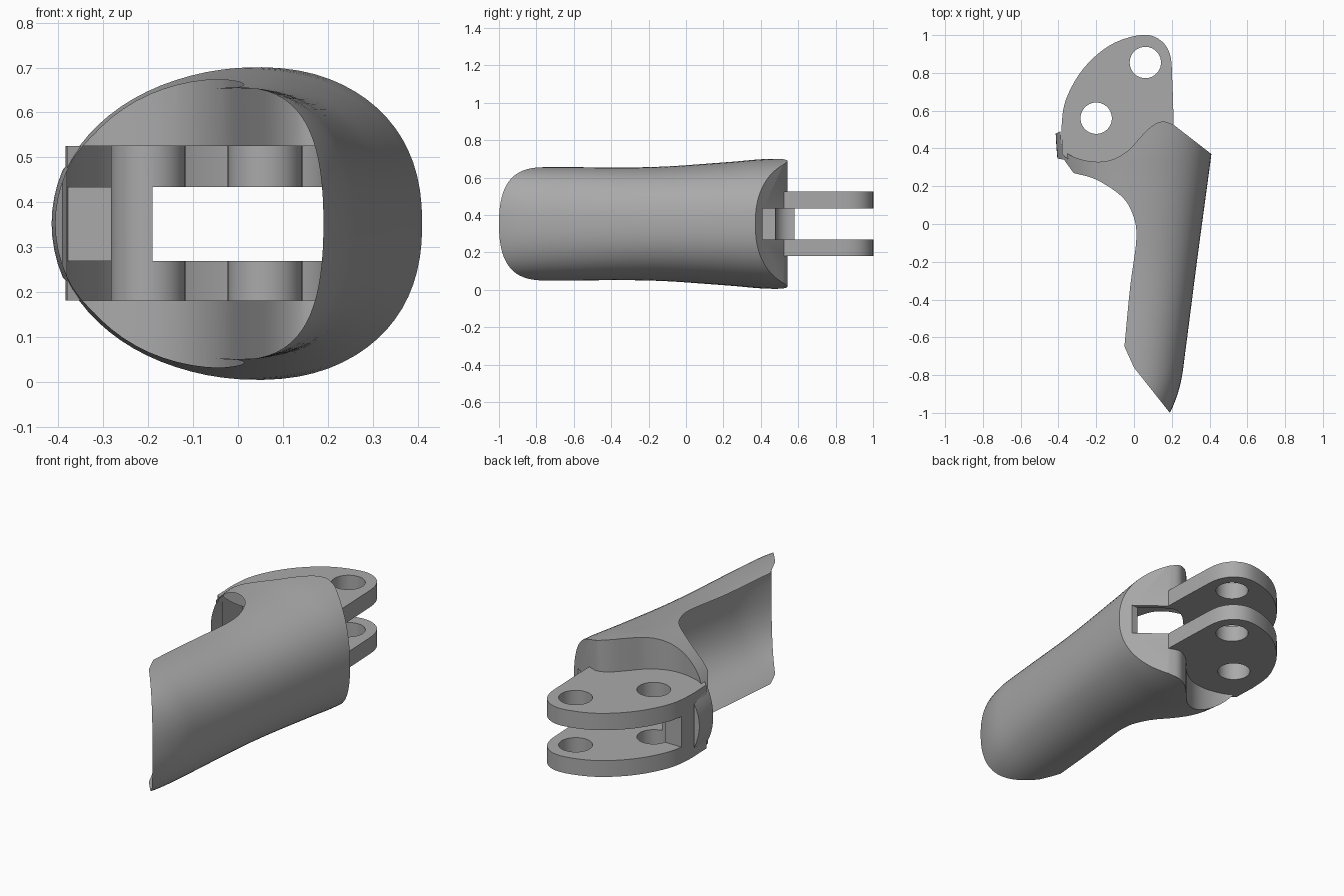
import bpy, bmesh, math
from mathutils import Vector
from mathutils.geometry import intersect_point_line

if "Cube" in bpy.data.objects:
    bpy.data.objects.remove(bpy.data.objects["Cube"])

MID = 0.353

grey = bpy.data.materials.new("plain_grey")
grey.use_nodes = True
colour = (0.4, 0.4, 0.4, 1)
grey.diffuse_color = colour
grey.node_tree.nodes["Principled BSDF"].inputs["Base Color"].default_value = colour


def smooth(points, steps=6):
    """Catmull-Rom curve through a few points of any dimension."""
    p = [Vector(q) for q in points]
    p = [2 * p[0] - p[1]] + p + [2 * p[-1] - p[-2]]
    out = []
    for a, b, c, d in zip(p, p[1:], p[2:], p[3:]):
        for i in range(steps):
            t = i / steps
            out.append((2 * b + (c - a) * t + (2 * a - 5 * b + 4 * c - d) * t**2
                        + (3 * b - a - 3 * c + d) * t**3) / 2)
    return out + [p[-2]]


def finish(bm, name):
    bmesh.ops.recalc_face_normals(bm, faces=bm.faces)
    mesh = bpy.data.meshes.new(name)
    bm.to_mesh(mesh)
    bm.free()
    mesh.materials.append(grey)
    obj = bpy.data.objects.new(name, mesh)
    bpy.context.collection.objects.link(obj)
    return obj


def prism(name, outline, low, high):
    bm = bmesh.new()
    face = bm.faces.new([bm.verts.new((p[0], p[1], low)) for p in outline])
    solid = bmesh.ops.extrude_face_region(bm, geom=[face])["geom"]
    top = [v for v in solid if isinstance(v, bmesh.types.BMVert)]
    bmesh.ops.translate(bm, verts=top, vec=(0, 0, high - low))
    return finish(bm, name)


def loft(name, rings):
    bm = bmesh.new()
    loops = [[bm.verts.new(p) for p in ring] for ring in rings]
    n = len(loops[0])
    for a, b in zip(loops, loops[1:]):
        for i in range(n):
            j = (i + 1) % n
            bm.faces.new((a[i], a[j], b[j], b[i]))
    bm.faces.new(loops[0])
    bm.faces.new(loops[-1])
    return finish(bm, name)


def combine(target, tool, operation):
    mod = target.modifiers.new(operation, "BOOLEAN")
    mod.operation, mod.solver, mod.object = operation, "EXACT", tool
    bpy.context.view_layer.objects.active = target
    bpy.ops.object.modifier_apply(modifier=mod.name)
    bpy.data.objects.remove(tool)


def section(station, count=72):
    """Oval ring, a little squarer on the closed side."""
    y, left, right, height = station
    mid, half = (left + right) / 2, (right - left) / 2
    ring = []
    for i in range(count):
        a = math.tau * i / count
        c, s = math.cos(a), math.sin(a)
        e = 2 / 2.3 if c > 0 else 1
        ring.append((mid + half * math.copysign(abs(c)**e, c), y,
                     MID + height * math.copysign(abs(s)**e, s)))
    return ring


# Tapered oval finger body: y, left x, right x, half height
stations = [(-1.05, -.22, .14, .285), (-1, -.24, .19, .295), (-.85, -.27, .245, .302),
            (-.65, -.29, .275, .303), (-.2, -.34, .333, .303), (.2, -.39, .387, .328),
            (.4, -.41, .413, .345), (.6, -.42, .43, .353)]
shell = loft("finger_shell", [section(s) for s in smooth(stations, 5)])

# Side outline of the open front and the wavy back wall
tip = [(.27, -1.1), (.19, -1), (0, -.76), (-.05, -.65)]
opening = tip + smooth([(-.05, -.64), (-.02, -.33), (.013, -.07), (-.01, .06), (-.07, .15),
                        (-.2, .235), (-.32, .27)], 5) + [(-.37, .34), (-.47, .36)]
wall = smooth([(-.38, .4), (-.33, .36), (-.25, .335), (-.17, .33), (-.1, .347), (-.03, .39),
               (.03, .455), (.09, .515), (.15, .543), (.21, .525)], 4)
flap = [(-.47, .45), (-.39, .49)]
outline = opening + flap + wall + [(.41, .37), (.6, .22), (.6, -1.1)]
combine(shell, prism("trim", outline, -.2, 1), "INTERSECT")

# Hinge block joined to the back wall
arc = smooth([(.21, .53), (.203, .75), (.19, .9), (.13, .98), (.03, 1), (-.13, .945),
              (-.27, .82), (-.36, .66), (-.383, .52), (-.38, .4)], 5)
root = [(p[0], p[1] - .03) for p in wall]
combine(shell, prism("hinge", arc[:-1] + root, .182, .525), "UNION")

# Gap between the two hinge plates, with a window through the wall
cap = [(p[0], p[1] - .025) for p in wall if -.18 < p[0] < .2]
cap = [(-.19, cap[0][1])] + cap + [(.32, .41)]
gap = [(-.6, .58), (-.19, .58)] + cap + [(.6, .41), (.6, 1.2), (-.6, 1.2)]
combine(shell, prism("gap", gap, .27, .434), "DIFFERENCE")

# Pin holes
for x, y in [(-.2, .56), (.06, .855)]:
    circle = [(x + .083 * math.cos(math.tau * i / 40), y + .083 * math.sin(math.tau * i / 40))
              for i in range(40)]
    combine(shell, prism("pin", circle, -.1, .9), "DIFFERENCE")


# Remove the faces that close the open front and the window
def on_path(point, path):
    flat = Vector((point.x, point.y, 0))
    for a, b in zip(path, path[1:]):
        a, b = Vector((a[0], a[1], 0)), Vector((b[0], b[1], 0))
        near, t = intersect_point_line(flat, a, b)
        if -.01 < t < 1.01 and (near - flat).length < .0008:
            return True
    return False


bm = bmesh.new()
bm.from_mesh(shell.data)
doomed = [f for f in bm.faces if abs(f.normal.z) < .02
          and any(all(on_path(v.co, path) for v in f.verts) for path in (opening, cap))]
bmesh.ops.delete(bm, geom=doomed, context="FACES")
bm.to_mesh(shell.data)
bm.free()

bpy.ops.object.select_all(action="DESELECT")
shell.select_set(True)
bpy.context.view_layer.objects.active = shell
bpy.ops.object.shade_smooth_by_angle(angle=math.radians(32))
